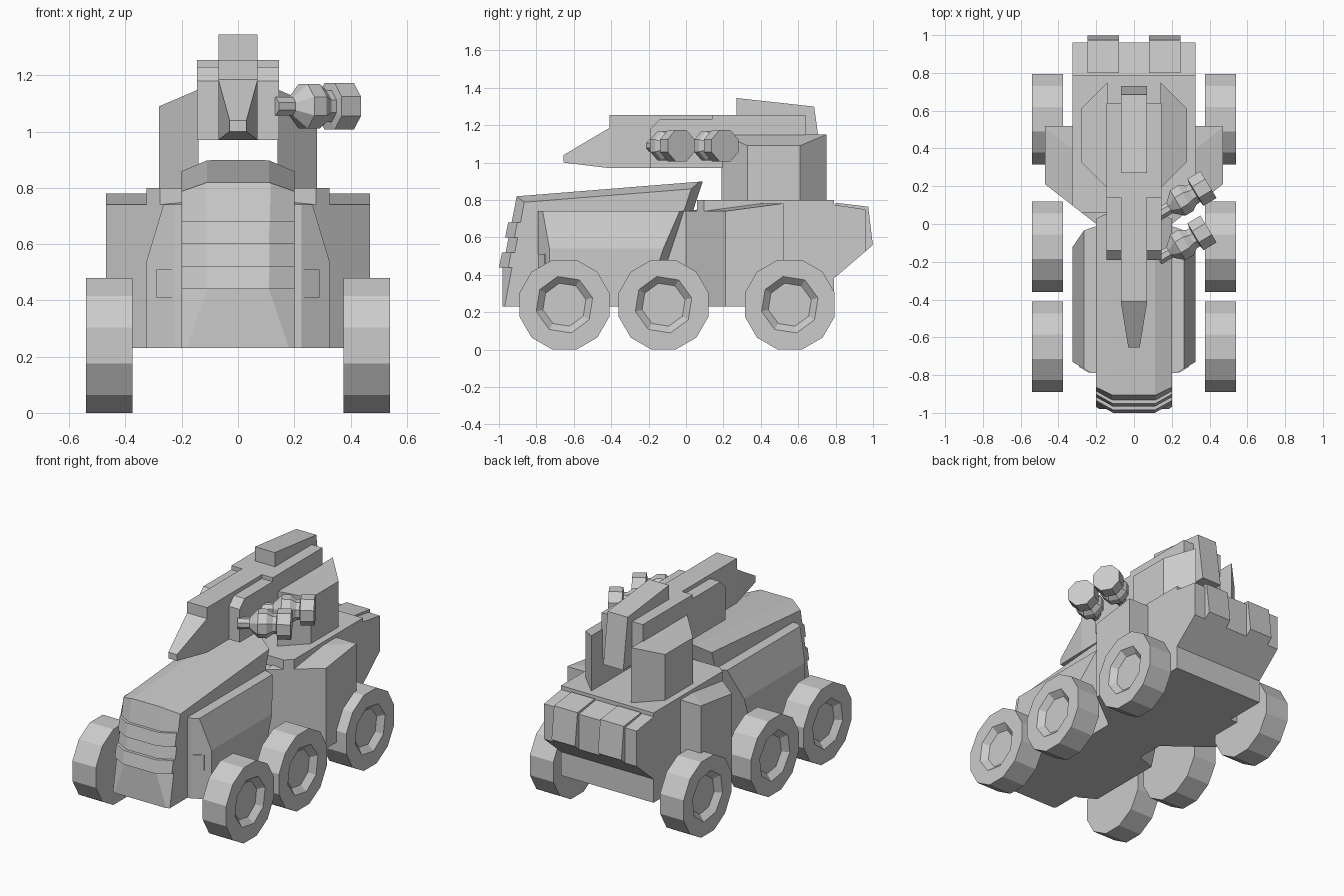
import bpy, bmesh, math
from mathutils import Vector, Matrix

if "Cube" in bpy.data.objects:
    bpy.data.objects.remove(bpy.data.objects["Cube"], do_unlink=True)

grey = bpy.data.materials.new("plain_grey")
grey.use_nodes = True
grey.diffuse_color = (0.6, 0.6, 0.6, 1)
grey.node_tree.nodes["Principled BSDF"].inputs["Base Color"].default_value = (0.6, 0.6, 0.6, 1)


def finish(name, bm):
    bmesh.ops.recalc_face_normals(bm, faces=bm.faces)
    mesh = bpy.data.meshes.new(name)
    bm.to_mesh(mesh)
    bm.free()
    mesh.materials.append(grey)
    obj = bpy.data.objects.new(name, mesh)
    bpy.context.collection.objects.link(obj)
    return obj


def solid(name, lo, hi, cuts=(), both=(), side=1):
    """Box trimmed by planes (point, outward normal); 'both' planes also cut the mirrored side."""
    bm = bmesh.new()
    bmesh.ops.create_cube(bm, size=1)
    for v in bm.verts:
        v.co = [lo[i] if v.co[i] < 0 else hi[i] for i in range(3)]
    planes = [(Vector(p), Vector(n)) for p, n in list(cuts) + list(both)]
    flip = Vector((-1, 1, 1))
    planes += [(Vector(p) * flip, Vector(n) * flip) for p, n in both]
    for p, n in planes:
        bmesh.ops.bisect_plane(bm, geom=bm.verts[:] + bm.edges[:] + bm.faces[:],
                               plane_co=p, plane_no=n, clear_outer=True)
        rim = [e for e in bm.edges if e.is_boundary]
        if rim:
            bmesh.ops.holes_fill(bm, edges=rim, sides=0)
    for v in bm.verts:
        v.co.x *= side
    return finish(name, bm)


def rings_to_mesh(bm, rings):
    """Bridge consecutive vertex rings given as point lists and cap both ends."""
    loops = []
    for pts in rings:
        vs = [bm.verts.new(p) for p in pts]
        loops.append([bm.edges.new((vs[i], vs[i - 1])) for i in range(len(vs))])
        if pts is rings[0] or pts is rings[-1]:
            bm.faces.new(vs)
    for a, b in zip(loops, loops[1:]):
        bmesh.ops.bridge_loops(bm, edges=a + b)


def ring(n, radius, x, turn=0.5):
    angles = [2 * math.pi * (i + turn) / n for i in range(n)]
    return [(x, radius * math.cos(a), radius * math.sin(a)) for a in angles]


# Front hull: bonnet with faceted nose, and sloped side hulls
rear_cut = ((0.2, 0.03, 0.865), (0.35, 1, -0.33))
solid("bonnet", (-0.2, -0.98, 0.23), (0.2, 0.2, 1.0),
      cuts=[((0, -0.905, 0.82), (0, -0.38, 0.075)),
            ((0, -0.9, 0.82), (0, -0.08, 1)),
            ((0, 0.09, 0.9), (0, 1, -0.33))],
      both=[((0.11, -0.98, 0.44), (0.5, -0.9, 0.17)),
            ((0.11, -0.9, 0.82), (0.39, -0.08, 1)), rear_cut])
solid("side_hull", (-0.325, -0.79, 0.23), (0.325, 0.2, 0.74),
      both=[((0.325, 0, 0.54), (0.2, 0, 0.06)),
            ((0.325, -0.73, 0.3), (0.06, -0.1, 0)), rear_cut])
for i, z in enumerate((0.44, 0.60)):
    y = -0.995 + i * 0.033
    solid(f"grille_slat_{i + 1}", (-0.2, y - 0.005, z), (0.2, y + 0.1, z + 0.08),
          cuts=[((0, y - 0.005, z), (0, -1, 0.2))],
          both=[((0.11, y - 0.005, z), (0.5, -0.9, 0.17))])

# Rear hull: neck, deck, fenders and stowage
solid("hull_neck", (-0.2, -0.35, 0.23), (0.2, 0.15, 0.74))
diagonal = ((0.47, 0.21, 0.5), (0.21, -0.27, 0))
undercut = ((0, 0.79, 0.38), (0, 0.65, -0.76))
solid("rear_deck", (-0.325, 0.06, 0.23), (0.325, 0.79, 0.80), both=[diagonal])
solid("rear_bustle", (-0.325, 0.78, 0.3), (0.325, 0.96, 0.78),
      cuts=[undercut, ((0, 0.79, 0.775), (0, 0.15, 1))])
for side, tag in ((1, "left"), (-1, "right")):
    solid(f"{tag}_fender", (0.2, 0.0, 0.23), (0.47, 0.52, 0.78), side=side,
          cuts=[diagonal, ((0.47, 0.21, 0.74), (0.104, -0.133, 1))])
    solid(f"{tag}_rear_box", (0.08, 0.8, 0.4), (0.245, 1.0, 0.79), side=side,
          cuts=[undercut, ((0, 0.8, 0.785), (0, 0.12, 1)),
                ((0, 1.0, 0.55), (0, 1, 0.12))])
    solid(f"{tag}_front_lamp", (0.235, -0.8, 0.41), (0.29, -0.7, 0.51), side=side,
          cuts=[((0.235, -0.79, 0.45), (0.06, -0.1, 0))])
    # Turret cheek either side of the open slot
    solid(f"{tag}_turret_cheek", (0.14, 0.19, 0.79), (0.28, 0.75, 1.15), side=side,
          cuts=[((0.28, 0.33, 1), (1, -1, 0)), ((0.28, 0.61, 1), (1, 1, 0)),
                ((0.28, 0.4, 1.09), (0.06, 0, 0.14))])
    # Side pods of the main cannon
    solid(f"{tag}_cannon_pod", (0.06, -0.19, 0.97), (0.145, 0.15, 1.23), side=side,
          cuts=[((0, -0.19, 1.18), (0, -1, 1))])

# Main cannon
solid("cannon_body", (-0.145, 0.14, 0.97), (0.145, 0.64, 1.255))
solid("cannon_spine", (-0.07, -0.41, 0.97), (0.07, 0.3, 1.255))
solid("cannon_sight", (-0.07, 0.27, 0.98), (0.07, 0.74, 1.345),
      cuts=[((0, 0.27, 1.345), (0, 0.11, 1)), ((0, 0.685, 1.3), (0, 1, 0.14))])
bm = bmesh.new()
rings_to_mesh(bm, [[(-w, y, b), (w, y, b), (w, y, t), (-w, y, t)]
                   for w, y, b, t in ((0.07, -0.41, 0.97, 1.185), (0.03, -0.655, 1.0, 1.04))])
finish("cannon_snout", bm)

# Twin side guns, angled outward
gun_profile = [(-0.06, 0.035), (0.01, 0.035), (0.06, 0.085), (0.11, 0.085), (0.145, 0.06),
               (0.165, 0.06), (0.17, 0.09), (0.25, 0.09)]
for i, y in enumerate((-0.155, 0.08)):
    bm = bmesh.new()
    rings_to_mesh(bm, [ring(8, r, t) for t, r in gun_profile])
    gun = finish(f"side_gun_{i + 1}", bm)
    gun.matrix_world = Matrix.Translation((0.18, y, 1.09)) @ Matrix.Rotation(math.radians(31), 4, "Z")

# Six wheels with a recessed hub on the outer face
for side, tag in ((1, "left"), (-1, "right")):
    for place, y in (("front", -0.65), ("middle", -0.12), ("rear", 0.555)):
        bm = bmesh.new()
        rings_to_mesh(bm, [ring(12, 0.2485, 0.375), ring(12, 0.2485, 0.54),
                           ring(8, 0.155, 0.54, 0.3), ring(8, 0.118, 0.505, 0.3)])
        for v in bm.verts:
            v.co = (v.co.x * side, v.co.y + y, v.co.z + 0.24)
        finish(f"{tag}_{place}_wheel", bm)
